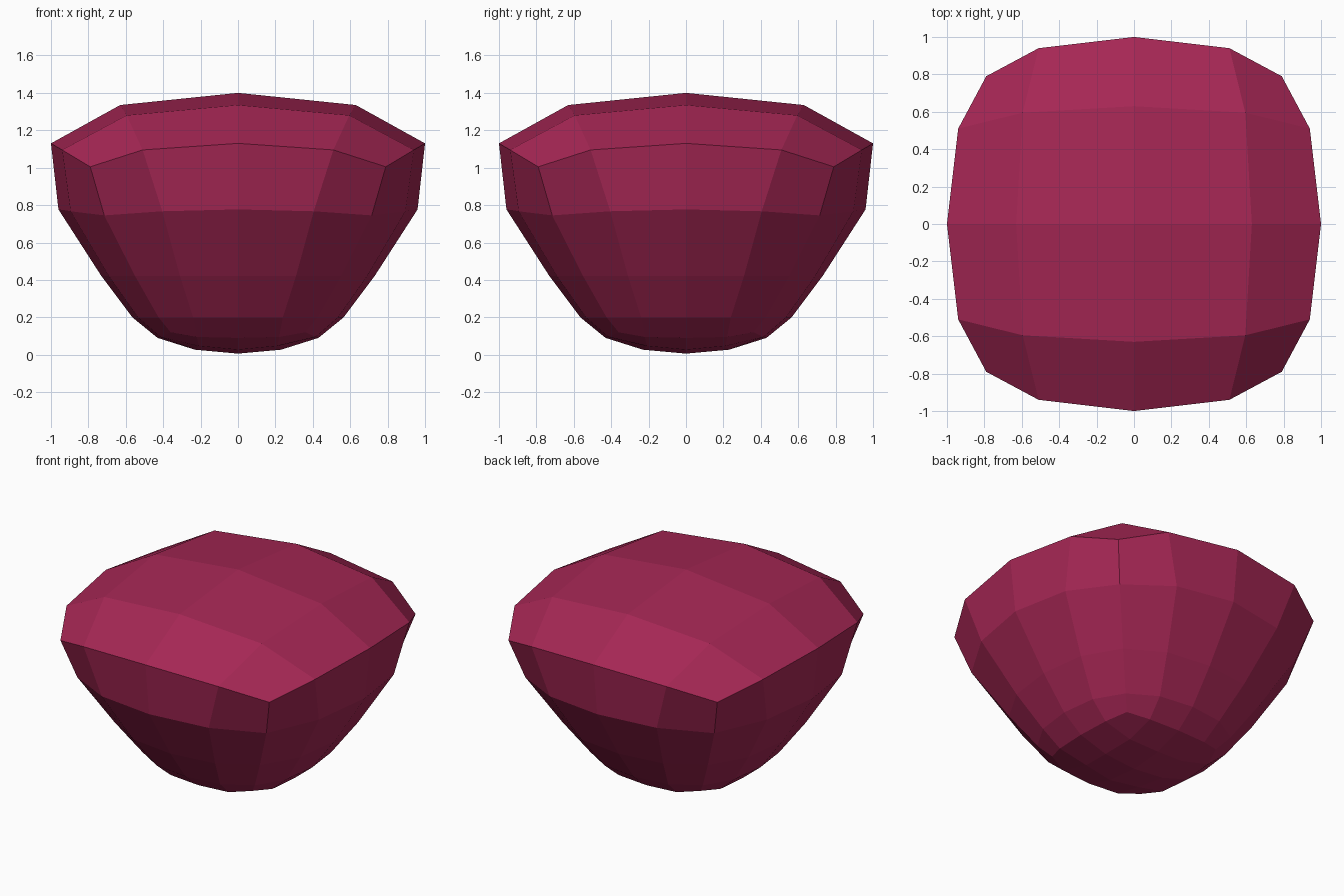
import bpy, bmesh

if "Cube" in bpy.data.objects:
    bpy.data.objects.remove(bpy.data.objects["Cube"])

# Each level lists an (outward, sideways, height) point for a face middle,
# a quarter point and a corner; symmetry supplies the rest of the ring.
RINGS = [
    [(1.00, 0, 1.13), (0.94, 0.51, 1.095), (0.79, 0.79, 1.005)],   # rim
    [(0.96, 0, 0.777), (0.895, 0.405, 0.767), (0.715, 0.715, 0.745)],
    [(0.73, 0, 0.42), (0.69, 0.31, 0.42), (0.55, 0.55, 0.42)],
    [(0.565, 0, 0.20), (0.535, 0.24, 0.20), (0.425, 0.425, 0.20)],
    [(0.43, 0, 0.09), (0.415, 0.22, 0.095), (0.36, 0.36, 0.12)],   # base edge
]
TOP = [(0, 0, 1.40), (0.63, 0, 1.335), (0.595, 0.595, 1.28)]
BOTTOM = [(0, 0, 0.006), (0.23, 0, 0.027), (0.21, 0.21, 0.047)]

bm = bmesh.new()


def place(i, j, points):
    """Mirror a listed point into grid cell (i, j)."""
    ai, aj = abs(i), abs(j)
    k = min(ai, aj) if max(ai, aj) == 2 else ai + aj
    big, small, z = points[k]
    x, y = (big, small) if ai >= aj else (small, big)
    sx, sy = (i > 0) - (i < 0), (j > 0) - (j < 0)
    return bm.verts.new((sx * x, sy * y, z))


# Sixteen-sided wall
r = range(-2, 2)
loop = ([(i, -2) for i in r] + [(2, j) for j in r]
        + [(-i, 2) for i in r] + [(-2, -j) for j in r])
levels = [{c: place(*c, ring) for c in loop} for ring in RINGS]
for upper, lower in zip(levels, levels[1:]):
    for a, b in zip(loop, loop[1:] + loop[:1]):
        bm.faces.new((upper[a], lower[a], lower[b], upper[b]))

# Domed top and rounded base, each a four by four grid
for edge, points in ((levels[0], TOP), (levels[-1], BOTTOM)):
    grid = dict(edge)
    for i in (-1, 0, 1):
        for j in (-1, 0, 1):
            grid[i, j] = place(i, j, points)
    for i in r:
        for j in r:
            bm.faces.new((grid[i, j], grid[i + 1, j],
                          grid[i + 1, j + 1], grid[i, j + 1]))

bmesh.ops.recalc_face_normals(bm, faces=bm.faces)
mesh = bpy.data.meshes.new("tapered_body")
bm.to_mesh(mesh)
bm.free()
body = bpy.data.objects.new("tapered_body", mesh)
bpy.context.collection.objects.link(body)

# Crimson colour
mat = bpy.data.materials.new("crimson")
mat.diffuse_color = (0.38, 0.02, 0.09, 1)
mat.use_nodes = True
mat.node_tree.nodes["Principled BSDF"].inputs["Base Color"].default_value = mat.diffuse_color
mesh.materials.append(mat)
